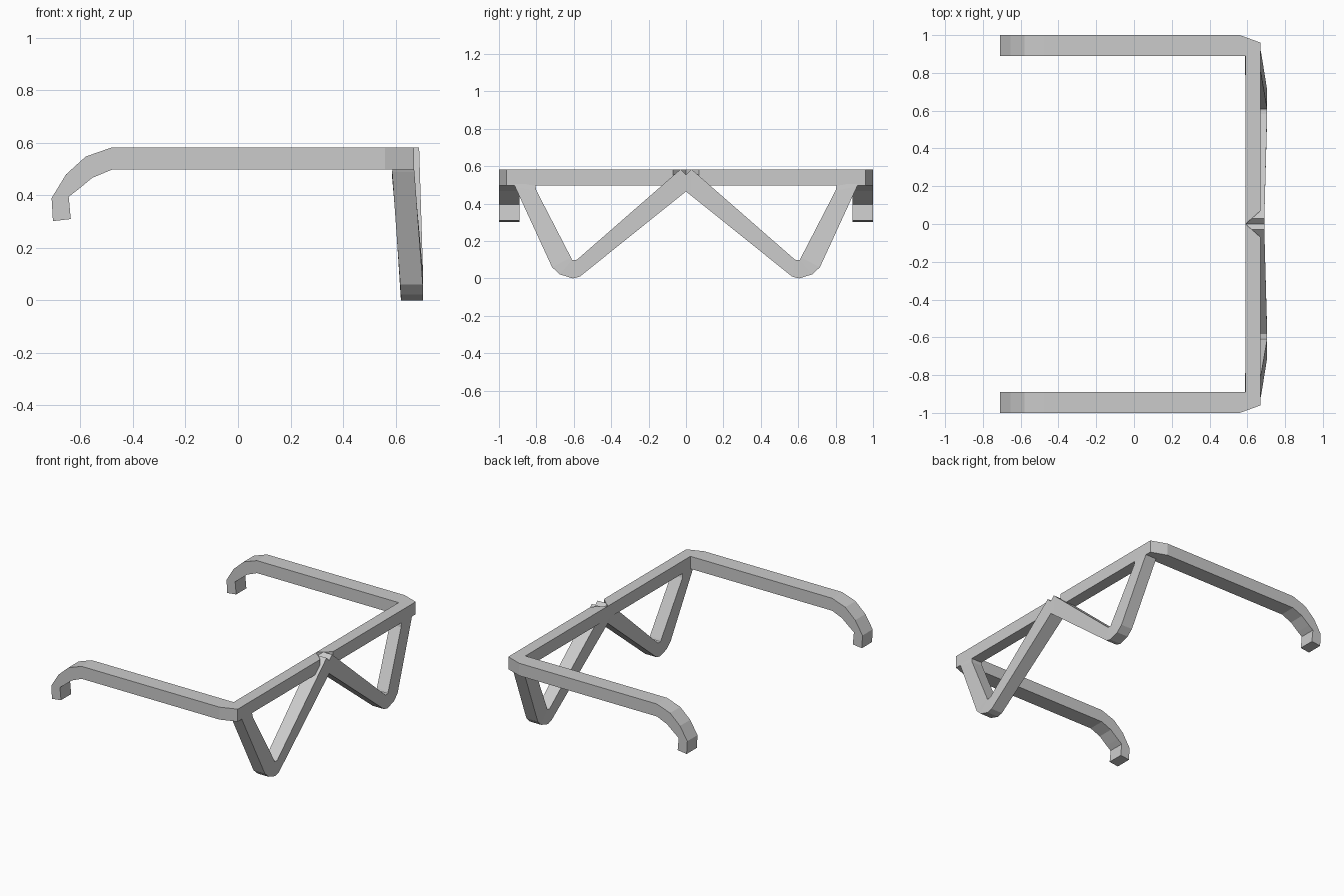
import bpy
import bmesh

if "Cube" in bpy.data.objects:
    bpy.data.objects.remove(bpy.data.objects["Cube"])


def make_part(name, verts, faces):
    """Mesh for the +y half, mirrored across y = 0."""
    mesh = bpy.data.meshes.new(name)
    mesh.from_pydata(verts, [], faces)
    bm = bmesh.new()
    bm.from_mesh(mesh)
    bmesh.ops.recalc_face_normals(bm, faces=bm.faces)
    bm.to_mesh(mesh)
    bm.free()
    obj = bpy.data.objects.new(name, mesh)
    bpy.context.collection.objects.link(obj)
    mod = obj.modifiers.new("Mirror", 'MIRROR')
    mod.use_axis = (False, True, False)
    return obj


def loft(name, rings, cap_start=True, cap_end=True):
    """Join rings of equal length into a tube."""
    n = len(rings[0])
    verts = [v for ring in rings for v in ring]
    faces = [(i * n + j, i * n + (j + 1) % n, (i + 1) * n + (j + 1) % n, (i + 1) * n + j)
             for i in range(len(rings) - 1) for j in range(n)]
    if cap_start:
        faces.append(tuple(range(n)))
    if cap_end:
        faces.append(tuple(range(len(verts) - n, len(verts))))
    return make_part(name, verts, faces)


BOTTOM, TOP = 0.498, 0.583

# Temple arms with curved ear hooks: (outer x, z, inner x, z)
arm = [(-0.705, 0.302, -0.637, 0.31), (-0.71, 0.39, -0.645, 0.395),
       (-0.655, 0.48, -0.612, 0.42), (-0.58, 0.548, -0.555, 0.467),
       (-0.48, TOP, -0.48, BOTTOM), (0.56, TOP, 0.56, BOTTOM)]
loft("temple_arm", [[(ox, 0.89, oz), (ox, 1.0, oz), (ix, 1.0, iz), (ix, 0.89, iz)]
                    for ox, oz, ix, iz in arm])

# Brow bar with chamfered hinge corner and a centre notch (plan outline)
bar = [(0.59, 0), (0.67, 0.07), (0.67, 0.96), (0.56, 1.0), (0.56, 0.89), (0.59, 0.89)]
loft("brow_bar", [[(x, y, z) for x, y in bar] for z in (BOTTOM, TOP)])

# V-shaped lens rims: (lower y, z, upper y, z, back x, front x)
rim = [(0, 0.465, 0, 0.555, 0.59, 0.69), (0.03, 0.441, 0.03, 0.583, 0.592, 0.69),
       (0.567, 0.01, 0.583, 0.10, 0.62, 0.705), (0.605, 0.0, 0.60, 0.098, 0.62, 0.705),
       (0.675, 0.022, 0.61, 0.10, 0.62, 0.705), (0.716, 0.06, 0.615, 0.112, 0.618, 0.704),
       (0.914, 0.49, 0.80, 0.47, 0.587, 0.672), (0.925, 0.52, 0.81, 0.52, 0.592, 0.668)]
loft("lens_rim", [[(xb, ly, lz), (xf, ly, lz), (xf, uy, uz), (xb, uy, uz)]
                  for ly, lz, uy, uz, xb, xf in rim], cap_start=False)
